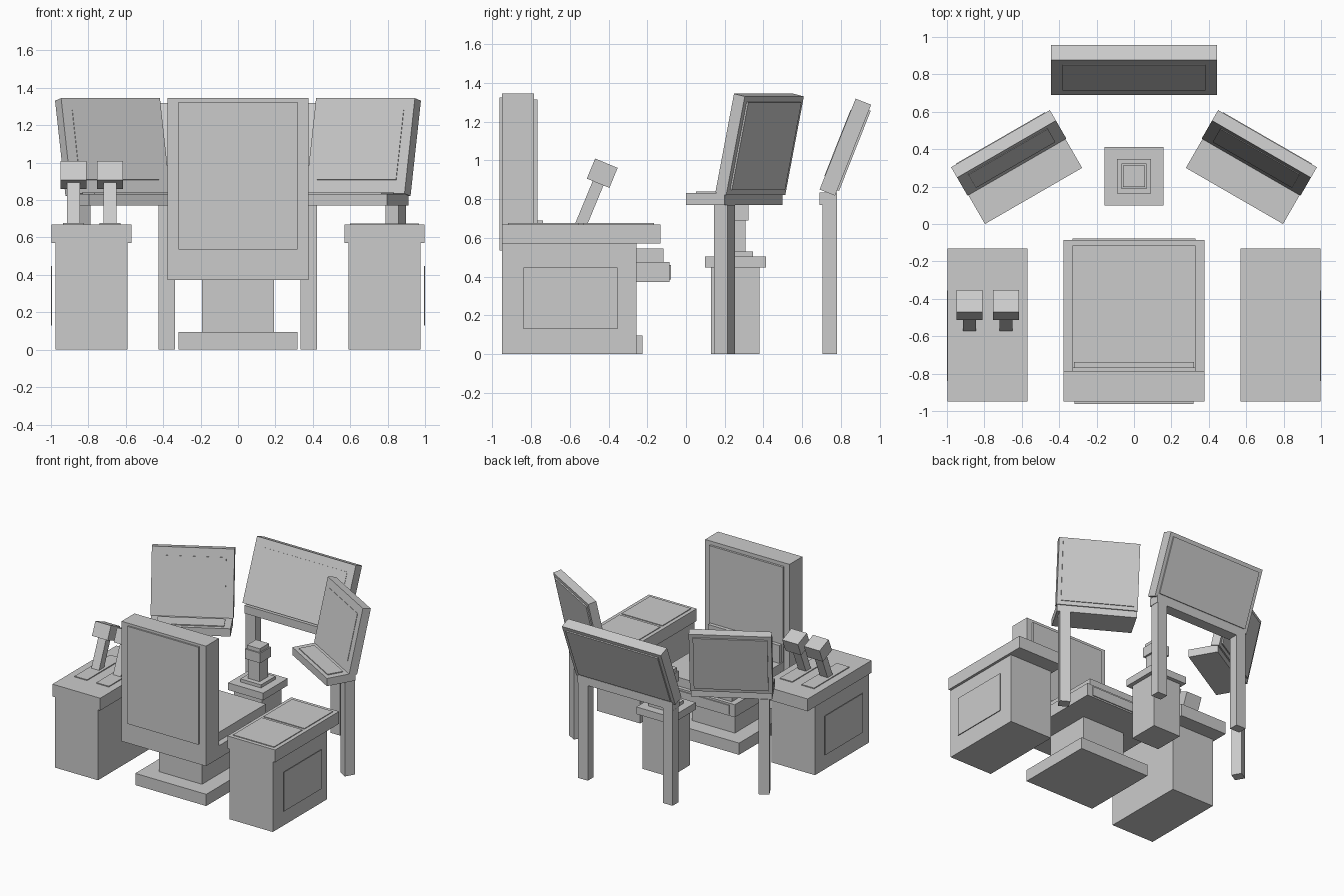
import bpy, bmesh
from math import radians
from mathutils import Matrix, Vector

if "Cube" in bpy.data.objects:
    bpy.data.objects.remove(bpy.data.objects["Cube"])

I = Matrix.Identity(4)


def box(name, x, y, z, m=I):
    """Box from (min, max) ranges, placed by a matrix."""
    bm = bmesh.new()
    bmesh.ops.create_cube(bm, size=1)
    for v in bm.verts:
        v.co = m @ Vector([a + (b - a) * (c + 0.5) for (a, b), c in zip((x, y, z), v.co)])
    me = bpy.data.meshes.new(name)
    bm.to_mesh(me)
    bm.free()
    ob = bpy.data.objects.new(name, me)
    bpy.context.collection.objects.link(ob)
    return ob


def sym(w):
    return (-w, w)


def square(name, half, cy, z):
    box(name, sym(half), (cy - half, cy + half), z)


def screen(name, w, h, t, m):
    """Leaning monitor: case, raised display and rear cover."""
    box(name + "_case", sym(w), (0, t), (0, h), m)
    box(name + "_display", sym(w - 0.06), (-0.003, 0.01), (0.075, h - 0.065), m)
    box(name + "_rear_cover", sym(w - 0.03), (t - 0.01, t + 0.01), (0.03, h - 0.03), m)


def lean(y, z, deg):
    return Matrix.Translation((0, y, z)) @ Matrix.Rotation(radians(-deg), 4, 'X')


# Chair
square("chair_foot", 0.318, -0.543, (0, 0.095))
square("chair_pedestal", 0.193, -0.543, (0.095, 0.375))
box("seat", sym(0.378), (-0.95, -0.085), (0.373, 0.475))
box("seat_front_trim", sym(0.33), (-0.09, -0.077), (0.385, 0.46))
box("seat_cushion", sym(0.33), (-0.79, -0.115), (0.475, 0.545))
box("chair_back", sym(0.378), (-0.95, -0.785), (0.475, 1.345))
box("chair_back_cover", sym(0.318), (-0.962, -0.95), (0.535, 1.325))
box("chair_back_pad", sym(0.33), (-0.785, -0.768), (0.545, 1.315))
box("lumbar_pad", sym(0.32), (-0.785, -0.738), (0.545, 0.69))

# Side consoles
for s, side in ((-1, "left"), (1, "right")):
    m = Matrix.Scale(-1, 4, (1, 0, 0)) if s < 0 else I

    def mbox(name, x, y, z):
        x = x if s > 0 else (-x[1], -x[0])
        box(side + "_" + name, x, y, z)

    mbox("console_body", (0.59, 0.977), (-0.95, -0.255), (0, 0.57))
    mbox("console_top", (0.57, 0.998), (-0.95, -0.132), (0.57, 0.67))
    mbox("console_side_panel", (0.994, 1.0), (-0.84, -0.355), (0.13, 0.447))

# Right console touch panels
for i, y in enumerate(((-0.92, -0.555), (-0.53, -0.165))):
    box(f"touch_panel_{i}", (0.60, 0.967), y, (0.67, 0.676))

# Left console levers
for i, x in enumerate((-0.88, -0.685)):
    box(f"lever_plate_{i}", (x - 0.056, x + 0.056), (-0.755, -0.302), (0.67, 0.677))
    m = Matrix.Translation((x, -0.542, 0.67)) @ Matrix.Rotation(radians(-22.5), 4, 'X')
    box(f"lever_shaft_{i}", sym(0.035), sym(0.03), (-0.02, 0.24), m)
    box(f"lever_handle_{i}", sym(0.07), (-0.063, 0.063), (0.23, 0.342), m)

# Centre control stick
cy = 0.255
square("stick_pedestal", 0.125, cy, (0, 0.447))
square("stick_table", 0.157, cy, (0.447, 0.505))
square("stick_plate", 0.092, cy, (0.505, 0.53))
square("stick_column", 0.052, cy, (0.53, 0.69))
square("stick_head", 0.068, cy, (0.69, 0.77))
square("stick_cap", 0.058, cy, (0.77, 0.80))

# Centre screen on a two-legged stand
screen("centre_screen", 0.443, 0.505, 0.086, lean(0.69, 0.85, 21.6))
box("centre_beam", sym(0.425), (0.69, 0.78), (0.77, 0.835))
for x in (-0.382, 0.378):
    box("centre_leg", (x - 0.044, x + 0.044), (0.705, 0.78), (0, 0.77))

# Angled side screens, each with a shelf, keyboard and one outer leg
for s, side in ((-1, "left"), (1, "right")):
    f = Matrix.Translation((s * 0.537, 0.15, 0)) @ Matrix.Rotation(radians(-30 * s), 4, 'Z')
    box(side + "_shelf", sym(0.3), (0, 0.23), (0.77, 0.833), f)
    box(side + "_keyboard", sym(0.25), (0.03, 0.155), (0.833, 0.84), f)
    box(side + "_leg", (s * 0.24 - 0.04, s * 0.24 + 0.04), (0.155, 0.235), (0, 0.77), f)
    screen(side + "_screen", 0.305, 0.522, 0.066, f @ lean(0.178, 0.835, 12.3))
